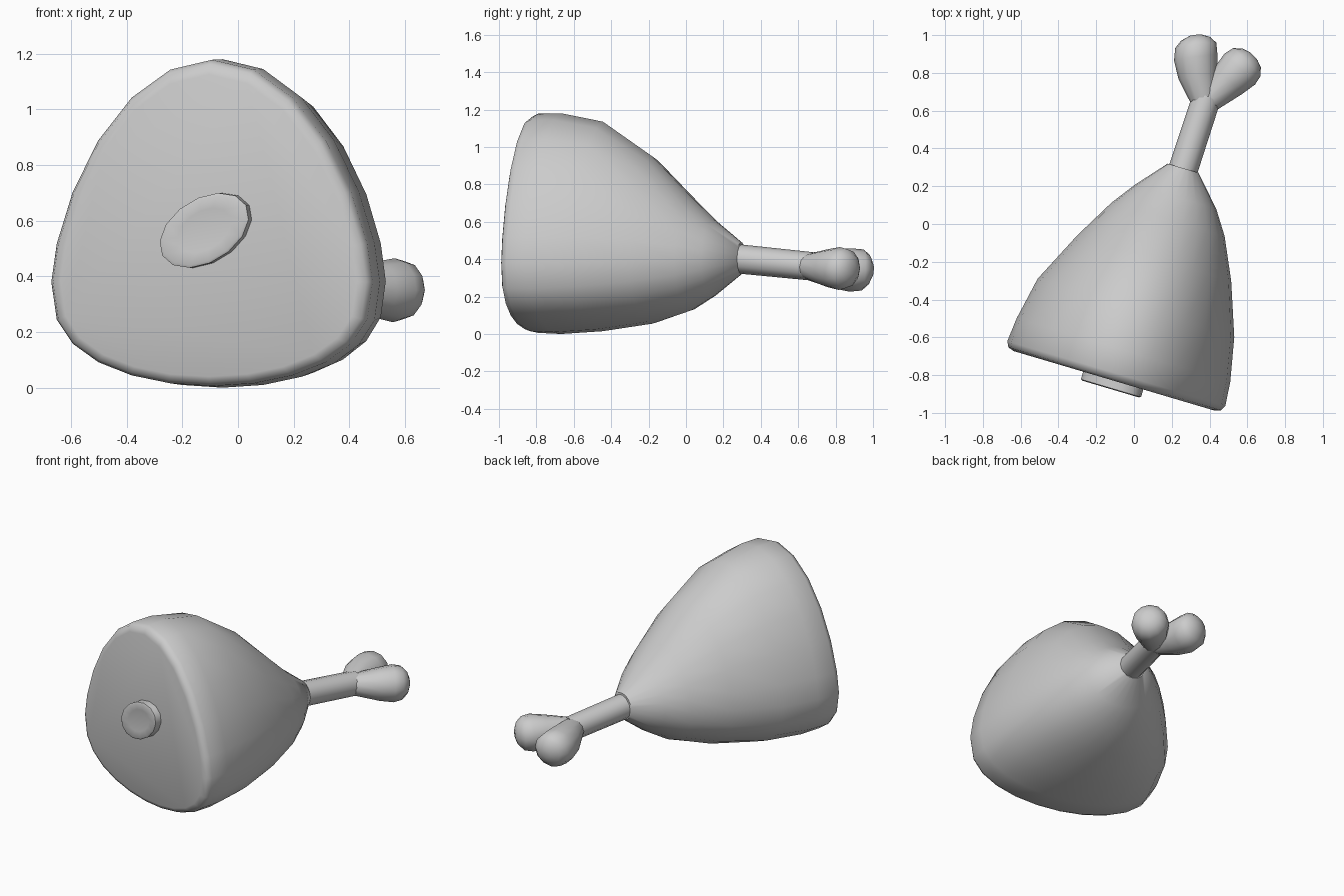
import bpy, bmesh
from math import sin, cos, pi, radians
from mathutils import Vector, Matrix

cube = bpy.data.objects.get("Cube")
if cube:
    bpy.data.objects.remove(cube, do_unlink=True)

# One plain grey for everything
grey = bpy.data.materials.new("plain_grey")
grey.use_nodes = True
GREY = (0.6, 0.6, 0.6, 1)
grey.diffuse_color = GREY
grey.node_tree.nodes["Principled BSDF"].inputs["Base Color"].default_value = GREY

# Joint of meat lies along its own y axis, turned slightly about z
TURN = Matrix.Rotation(radians(-16.5), 4, 'Z')


def loft(name, rings, angle, matrix=Matrix()):
    """Skin a list of point rings and close both ends."""
    bm = bmesh.new()
    loops = [[bm.verts.new(matrix @ Vector(p)) for p in ring] for ring in rings]
    n = len(loops[0])
    for a, b in zip(loops, loops[1:]):
        for i in range(n):
            j = (i + 1) % n
            bm.faces.new((a[i], a[j], b[j], b[i]))
    bm.faces.new(loops[0])
    bm.faces.new(loops[-1])
    bmesh.ops.recalc_face_normals(bm, faces=bm.faces)
    mesh = bpy.data.meshes.new(name)
    bm.to_mesh(mesh)
    bm.free()
    mesh.materials.append(grey)
    obj = bpy.data.objects.new(name, mesh)
    bpy.context.collection.objects.link(obj)
    bpy.ops.object.select_all(action='DESELECT')
    obj.select_set(True)
    bpy.context.view_layer.objects.active = obj
    bpy.ops.object.shade_smooth_by_angle(angle=radians(angle))
    return obj


def meat_ring(y, cx, half, low, high, blend):
    """Egg-shaped section: pointed above, flatter below, round at the neck."""
    mid = 0.38 + 0.025 * blend
    ring = []
    for k in range(24):
        t = k * pi / 12
        c = cos(t)
        if c >= 0:
            z = mid + (high - mid) * c ** (1.3 - 0.3 * blend)
        else:
            z = mid - (mid - low) * (-c) ** (0.75 + 0.25 * blend)
        ring.append((cx + half * sin(t), y, z))
    return ring


# Meat: y, centre x, half width, bottom, top, roundness
sections = [
    (-0.826, 0.135, 0.555, 0.04, 1.125, 0),
    (-0.815, 0.135, 0.587, 0.017, 1.163, 0),
    (-0.785, 0.135, 0.602, 0.006, 1.178, 0),
    (-0.656, 0.136, 0.590, 0.0, 1.18, 0),
    (-0.423, 0.136, 0.543, 0.015, 1.135, 0.1),
    (-0.143, 0.154, 0.425, 0.055, 0.95, 0.35),
    (0.075, 0.166, 0.312, 0.125, 0.735, 0.6),
    (0.20, 0.170, 0.225, 0.20, 0.615, 0.8),
    (0.357, 0.165, 0.085, 0.32, 0.49, 1),
]
loft("meat", [meat_ring(*s) for s in sections], 50, TURN)


# Cut bone end: tilted oval disc with a slightly dished face
def oval(y, scale):
    ring = []
    for k in range(14):
        t = 2 * pi * k / 14
        p = Matrix.Rotation(radians(30), 2) @ Vector((0.181 * cos(t), 0.115 * sin(t)))
        ring.append((0.13 + scale * p.x, y, 0.565 + scale * p.y))
    return ring


loft("cut_bone_end",
     [oval(-0.80, 1), oval(-0.868, 1), oval(-0.873, 0.93), oval(-0.866, 0.6)], 50, TURN)


def tube(name, path, sides):
    """Round tube through (point, radius) pairs, rings square to the overall run."""
    run = Vector(path[-1][0]) - Vector(path[0][0])
    quat = run.to_track_quat('Z', 'Y')
    rings = []
    for point, r in path:
        rings.append([Vector(point) + quat @ Vector(
            (r * cos(2 * pi * k / sides), r * sin(2 * pi * k / sides), 0))
            for k in range(sides)])
    return loft(name, rings, 60)


# Leg bone shaft and its two knuckles
tube("bone_shaft", [((0.235, 0.20, 0.41), 0.078), ((0.262, 0.295, 0.40), 0.078),
                    ((0.385, 0.67, 0.362), 0.076)], 12)
tube("inner_knuckle", [((0.375, 0.635, 0.362), 0.068), ((0.338, 0.78, 0.35), 0.103),
                       ((0.327, 0.88, 0.342), 0.116), ((0.327, 0.945, 0.342), 0.11),
                       ((0.325, 0.98, 0.342), 0.078), ((0.325, 1.0, 0.342), 0.03)], 12)
tube("outer_knuckle", [((0.385, 0.645, 0.362), 0.065), ((0.50, 0.76, 0.352), 0.102),
                       ((0.56, 0.82, 0.35), 0.115), ((0.597, 0.857, 0.35), 0.104),
                       ((0.622, 0.88, 0.35), 0.07), ((0.632, 0.89, 0.35), 0.03)], 12)
